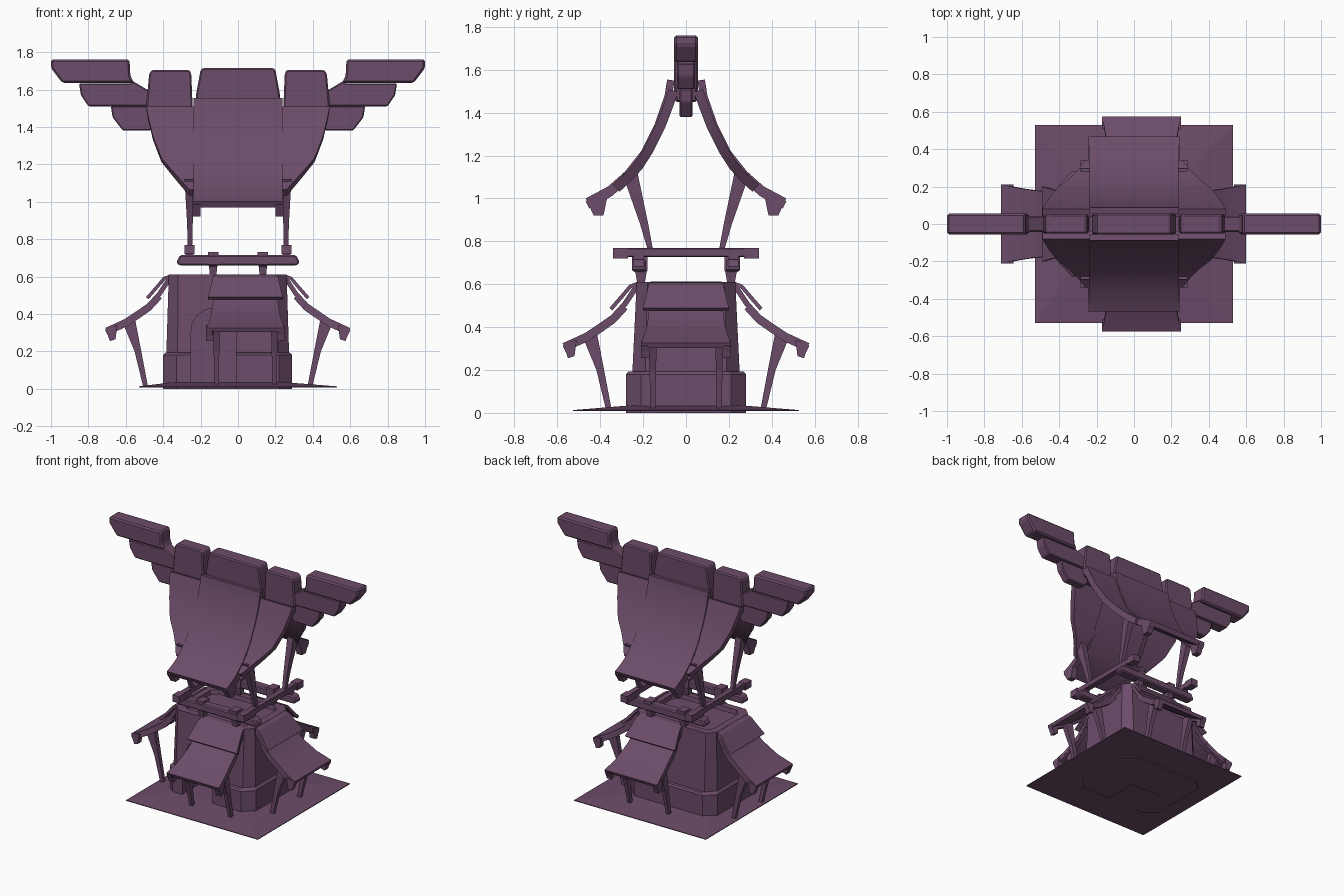
import bpy, bmesh
from math import pi, cos, sin, hypot, radians
from mathutils import Matrix, Vector

if "Cube" in bpy.data.objects:
    bpy.data.objects.remove(bpy.data.objects["Cube"])

plum = bpy.data.materials.new("dusky_plum")
plum.use_nodes = True
plum.diffuse_color = (0.15, 0.072, 0.142, 1)
plum.node_tree.nodes["Principled BSDF"].inputs["Base Color"].default_value = plum.diffuse_color


def loft(name, rings, place=Matrix(), bevel=0, smooth=False):
    """Skin a stack of equal cross-sections and cap both ends."""
    bm = bmesh.new()
    rows = [[bm.verts.new(place @ Vector(p)) for p in ring] for ring in rings]
    n = len(rows[0])
    for a, b in zip(rows, rows[1:]):
        for i in range(n):
            j = (i + 1) % n
            bm.faces.new((a[i], a[j], b[j], b[i]))
    bm.faces.new(rows[0])
    bm.faces.new(rows[-1])
    bmesh.ops.recalc_face_normals(bm, faces=bm.faces)
    if bevel:
        bmesh.ops.bevel(bm, geom=bm.edges[:], offset=bevel, segments=1, affect='EDGES')
    mesh = bpy.data.meshes.new(name)
    bm.to_mesh(mesh)
    bm.free()
    mesh.materials.append(plum)
    ob = bpy.data.objects.new(name, mesh)
    bpy.context.collection.objects.link(ob)
    if smooth:
        bpy.ops.object.select_all(action='DESELECT')
        bpy.context.view_layer.objects.active = ob
        ob.select_set(True)
        bpy.ops.object.shade_smooth_by_angle(angle=radians(25))
    return ob


def facing(cx, cy, angle):
    return Matrix.Translation((cx, cy, 0)) @ Matrix.Rotation(angle, 4, 'Z')


def slab(name, pts, thick, place):
    """Curved roof sheet from (distance out, height, x start, x end)."""
    rings = []
    for i, (d, z, x0, x1) in enumerate(pts):
        a, b = pts[max(i - 1, 0)], pts[min(i + 1, len(pts) - 1)]
        td, tz = b[0] - a[0], b[1] - a[1]
        k = thick / hypot(td, tz)
        di, zi = d + tz * k, z - td * k
        rings.append([(x0, -d, z), (x1, -d, z), (x1, -di, zi), (x0, -di, zi)])
    return loft(name, rings, place, smooth=True)


def post(name, sections, place=Matrix()):
    """Tapered post from (x, y, z, half width, half depth)."""
    return loft(name, [[(x - w, y - d, z), (x + w, y - d, z), (x + w, y + d, z), (x - w, y + d, z)]
                       for x, y, z, w, d in sections], place)


def prism(name, outline, half, bevel=0):
    """Extrude an x-z outline along y."""
    return loft(name, [[(x, y, z) for x, z in outline] for y in (-half, half)], bevel=bevel)


def box(name, x, y, z, bevel=0):
    return prism(name, [(x[0], z[0]), (x[1], z[0]), (x[1], z[1]), (x[0], z[1])],
                 (y[1] - y[0]) / 2, bevel), (y[0] + y[1]) / 2


def block(name, x, y, z, bevel=0):
    ob, cy = box(name, x, y, z, bevel)
    ob.data.transform(Matrix.Translation((0, cy, 0)))
    return ob


# Ground plate, a very low mound
post("ground_plate", [(0, 0, .008, .528, .528), (0, 0, .013, .528, .528), (-.05, 0, .035, .3, .26)])

# Tower: chamfered plinth, tapering wall and sunken top
TX = -.055


def octagon(z, hx, hy, c):
    corner = [(hx - c, hy), (hx, hy - c)]
    right = corner + [(x, -y) for x, y in reversed(corner)]
    return [(TX + x, y, z) for x, y in right] + [(TX - x, y, z) for x, y in reversed(right)]


tower = loft("tower", [octagon(*s) for s in (
    (0, .345, .28, .07), (.18, .345, .28, .07), (.192, .335, .27, .07), (.194, .328, .25, .06),
    (.61, .315, .23, .05), (.61, .265, .18, .04), (.58, .26, .175, .04))])

# Arched doorway cut through the front wall
arch = [(-.25, -.1), (-.01, -.1)] + [(-.13 + .12 * cos(t * pi / 10), .31 + .12 * sin(t * pi / 10))
                                     for t in range(11)]
cutter = prism("door_cutter", arch, .2)
cutter.data.transform(Matrix.Translation((0, -.23, 0)))
cutter.hide_render = True
cut = tower.modifiers.new("doorway", 'BOOLEAN')
cut.object = cutter
cut.solver = 'EXACT'
bpy.context.view_layer.update()
carved = bpy.data.meshes.new_from_object(tower.evaluated_get(bpy.context.evaluated_depsgraph_get()))
tower.modifiers.clear()
tower.data = carved
bpy.data.objects.remove(cutter)

# Four two-tier awnings on splayed posts
AWNING = [(0, .605, .17), (.06, .515, .17), (.115, .455, .175), (.165, .42, .18), (.235, .373, .19), (.34, .325, .21)]
SHINGLE = [(-.01, .612, .165), (.03, .597, .175), (.07, .55, .185), (.122, .49, .2)]
for side, cx, angle, start in (("front", .04, 0, .235), ("back", .04, pi, .235),
                               ("left", TX, pi / 2, .315), ("right", TX, -pi / 2, .315)):
    place = facing(cx, 0, angle)
    slab(side + "_awning", [(start + d, z, -w, w) for d, z, w in AWNING], .025, place)
    slab(side + "_awning_shingle", [(start + d, z, -w, w) for d, z, w in SHINGLE], .018, place)
    for s in (-1, 1):
        # Rafter with a dropped end under each awning edge
        slab(side + "_awning_rafter", [(start + d, z - .012, s * (w - .035), s * w) for d, z, w in AWNING[1:]],
             .03, place)
        loft(side + "_awning_rafter_end",
             [[(x, -start - d, z) for d, z in ((.34, .325), (.315, .255), (.285, .265), (.275, .34))]
              for x in (s * .17, s * .21)], place)
        post(side + "_awning_post", [(s * .155, -start - .125, .015, .012, .013),
                                     (s * .155, -start - .165, .2, .015, .018),
                                     (s * .155, -start - .215, .365, .02, .036)], place)

# Beam frame above the tower
for s in (-1, 1):
    prism("cross_beam", [(-.33, .675), (-.315, .66), (.315, .66), (.33, .675), (.31, .715), (-.31, .715)],
          .033, .008).data.transform(Matrix.Translation((0, s * .22, 0)))
    block("side_beam", (s * .26 - .022, s * .26 + .022), (-.3, .3), (.728, .768), .004)
    for t in (-1, 1):
        block("side_beam_end", (s * .26 - .027, s * .26 + .027), (t * .305 - .035, t * .305 + .035), (.72, .77))
        block("beam_joint", (s * .26 - .022, s * .26 + .022), (t * .22 - .025, t * .22 + .025), (.7, .735))
        post("beam_bracket", [(s * .133, t * .21, .57, .014, .012), (s * .133, t * .21, .655, .022, .026),
                              (s * .133, t * .215, .665, .028, .036), (s * .133, t * .215, .73, .028, .036)])
        # Leaning columns up to the main roof
        post("roof_column", [(s * .257, t * .165, .755, .012, .012), (s * .257, t * .195, .88, .015, .019),
                             (s * .262, t * .262, 1.12, .024, .036)])

# Main roof: wide centre sheet with narrowing wings either side, front and back
ROOF = [(.088, 1.555), (.1, 1.48), (.145, 1.35), (.21, 1.22), (.285, 1.125), (.365, 1.055), (.468, 1.0)]
FLANK = [(.08, 1.51, .49), (.098, 1.455, .48), (.138, 1.35, .455), (.195, 1.235, .41),
         (.24, 1.165, .35), (.29, 1.11, .3), (.34, 1.065, .26)]
for side, angle in (("front", 0), ("back", pi)):
    place = facing(0, 0, angle)
    slab(side + "_roof", [(d, z, -.238, .238) for d, z in ROOF], .035, place)
    for s in (-1, 1):
        slab(side + "_roof_flank", [(d, z, s * .22, s * w) for d, z, w in FLANK], .045, place)
        slab(side + "_roof_rafter", [(d, z - .015, s * .2, s * .243) for d, z in ROOF[2:]], .035, place)
        loft(side + "_roof_rafter_end",
             [[(x, -d, z) for d, z in ((.468, 1.0), (.43, .92), (.385, .92), (.36, 1.04))]
              for x in (s * .2, s * .243)], place)

# Ridge blocks
prism("ridge_centre", [(-.215, 1.46), (.215, 1.46), (.225, 1.57), (.2, 1.705), (.19, 1.715),
                       (-.19, 1.715), (-.2, 1.705), (-.225, 1.57)], .055, .008)
for s in (-1, 1):
    prism("ridge_side", [(s * x, z) for x, z in ((.24, 1.45), (.48, 1.45), (.49, 1.52), (.475, 1.685),
                                                  (.46, 1.705), (.26, 1.705), (.25, 1.685))], .05, .008)
    # Stepped horn tiers
    prism("horn_top", [(s * x, z) for x, z in ((.58, 1.76), (1, 1.76), (1, 1.715), (.94, 1.636), (.555, 1.636),
                                                (.575, 1.67))], .055, .01)
    prism("horn_middle", [(s * x, z) for x, z in ((.57, 1.65), (.57, 1.632), (.85, 1.632), (.84, 1.57), (.8, 1.51),
                                                   (.47, 1.51), (.47, 1.59))], .042, .006)
    prism("horn_lower", [(s * x, z) for x, z in ((.46, 1.512), (.68, 1.512), (.67, 1.45), (.615, 1.38),
                                                  (.47, 1.38), (.44, 1.42))], .03, .006)
